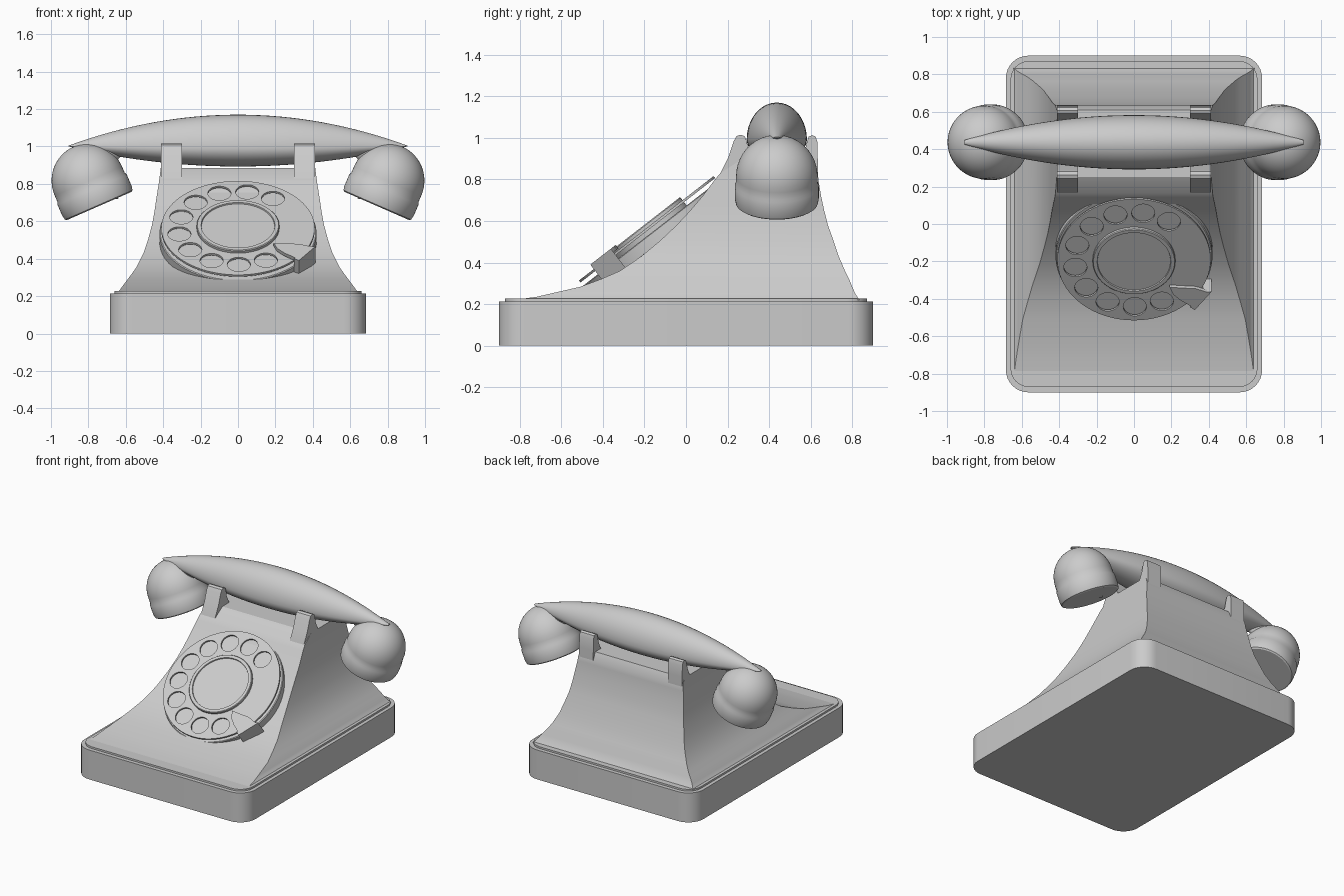
import bpy, bmesh
from math import sin, cos, pi, radians
from mathutils import Matrix, Vector

cube = bpy.data.objects.get("Cube")
if cube:
    bpy.data.objects.remove(cube, do_unlink=True)

grey = bpy.data.materials.new("plain_grey")
grey.use_nodes = True
grey.diffuse_color = (0.6, 0.6, 0.6, 1)
grey.node_tree.nodes["Principled BSDF"].inputs["Base Color"].default_value = (0.6, 0.6, 0.6, 1)


def finish(obj, angle=30):
    """Assign the material and smooth everything but sharp edges."""
    obj.data.materials.clear()
    obj.data.materials.append(grey)
    bpy.ops.object.select_all(action='DESELECT')
    obj.select_set(True)
    bpy.context.view_layer.objects.active = obj
    bpy.ops.object.shade_smooth_by_angle(angle=radians(angle))
    return obj


def loft(name, rings, matrix=None, angle=30):
    """Skin a list of closed rings and cap both ends."""
    bm = bmesh.new()
    loops = [[bm.verts.new(p) for p in ring] for ring in rings]
    n = len(loops[0])
    for a, b in zip(loops, loops[1:]):
        for i in range(n):
            j = (i + 1) % n
            bm.faces.new((a[i], a[j], b[j], b[i]))
    bm.faces.new(loops[0][::-1])
    bm.faces.new(loops[-1])
    bmesh.ops.recalc_face_normals(bm, faces=bm.faces)
    if matrix:
        bm.transform(matrix)
    mesh = bpy.data.meshes.new(name)
    bm.to_mesh(mesh)
    bm.free()
    obj = bpy.data.objects.new(name, mesh)
    bpy.context.collection.objects.link(obj)
    return finish(obj, angle)


def circle(r, z=0, n=64, cx=0, cy=0):
    return [(cx + r * cos(2 * pi * i / n), cy + r * sin(2 * pi * i / n), z) for i in range(n)]


def lathe(name, profile, matrix):
    return loft(name, [circle(r, z) for r, z in profile], matrix)


def prism(name, outline, x0, x1):
    """Extrude a (y, z) outline along x."""
    return loft(name, [[(x, y, z) for y, z in outline] for x in (x0, x1)])


def rounded_slab(name, hx, hy, radius, z0, z1):
    def ring(z):
        pts = []
        for k, (sx, sy) in enumerate(((1, 1), (-1, 1), (-1, -1), (1, -1))):
            for s in range(9):
                a = (k + s / 8) * pi / 2
                pts.append((sx * (hx - radius) + radius * cos(a),
                            sy * (hy - radius) + radius * sin(a), z))
        return pts
    return loft(name, [ring(z0), ring(z1)])


# Base and thin step above it
rounded_slab("base", 0.685, 0.9, 0.12, 0, 0.213)
rounded_slab("base_step", 0.66, 0.872, 0.1, 0.205, 0.226)

# Flared body: height, half width, front y, back y
sections = [
    (.22, .645, -.83, .835), (.235, .63, -.72, .825), (.25, .62, -.655, .815),
    (.283, .595, -.51, .80), (.32, .567, -.41, .785), (.36, .54, -.318, .765),
    (.43, .505, -.215, .735), (.505, .48, -.125, .71), (.58, .46, -.045, .683),
    (.65, .447, .02, .665), (.72, .437, .08, .65), (.80, .424, .14, .637),
    (.83, .42, .165, .635), (.885, .413, .25, .61)]
loft("body", [[(-w, f, z), (w, f, z), (w, b, z), (-w, b, z)] for z, w, f, b in sections])

# Cradle prongs at the four top corners
front_prong = [(.16, .80), (.165, .83), (.205, .91), (.23, .985), (.243, 1.008), (.262, 1.015),
               (.282, 1.008), (.292, .985), (.3, .94), (.33, .88), (.33, .80)]
back_prong = [(.635, .80), (.634, .9), (.632, .98), (.624, 1.006), (.608, 1.013),
              (.59, 1.006), (.582, .98), (.572, .94), (.545, .88), (.545, .80)]
for side, s in (("left", 1), ("right", -1)):
    prism("front_prong_" + side, front_prong, s * .3, s * .413)
    prism("back_prong_" + side, back_prong, s * .3, s * .413)

# Dial, built flat then tilted onto the front slope
dial = Matrix.Translation((0, -.1875, .56)) @ Matrix.Rotation(radians(37.8), 4, 'X')
lathe("dial_base", [(.40, -.09), (.42, -.085), (.42, -.03), (.415, -.026)], dial)
lathe("dial_hub", [(.21, -.04), (.221, -.03), (.221, .02), (.217, .025), (.197, .025),
                   (.195, .017), (.001, .017)], dial)

# Finger plate with ten holes
curve = bpy.data.curves.new("finger_plate", 'CURVE')
curve.dimensions = '2D'
curve.fill_mode = 'BOTH'
curve.extrude = 0.006
outlines = [circle(.41, n=80)]
for k in range(10):
    a = radians(54 + 27.1 * k)
    outlines.append(circle(.062, n=32, cx=.318 * cos(a), cy=.318 * sin(a)))
for ring in outlines:
    spline = curve.splines.new('POLY')
    spline.points.add(len(ring) - 1)
    for point, co in zip(spline.points, ring):
        point.co = (*co, 1)
    spline.use_cyclic_u = True
plate = bpy.data.objects.new("finger_plate", curve)
bpy.context.collection.objects.link(plate)
plate.matrix_world = dial
bpy.ops.object.select_all(action='DESELECT')
plate.select_set(True)
bpy.context.view_layer.objects.active = plate
bpy.ops.object.convert(target='MESH')
finish(bpy.context.view_layer.objects.active)

# Finger stop: arm over the plate and a block beside the rim
arm = [(.19, -.165), (.21, -.215), (.25, -.255), (.32, -.305), (.395, -.2), (.33, -.175), (.25, -.17)]
loft("finger_stop_arm", [[(u, v, n) for u, v in arm] for n in (.012, .033)], dial)
block = [(.335, -.255), (.37, -.2), (.415, -.195), (.325, -.32), (.3, -.3)]
loft("finger_stop_block", [[(u, v, n) for u, v in block] for n in (-.085, .033)], dial)

# Handset grip: bowed lens, fuller at the bottom
rings = []
steps, around = 40, 40
for i in range(steps + 1):
    x = -.905 + 1.81 * i / steps
    t = 1 - (x / .905) ** 2
    top = 1.005 + .165 * t
    bottom = 1.0 - .107 * t
    width = .012 + .133 * t
    mid = bottom + (top - bottom) * .36
    ring = []
    for j in range(around):
        a = 2 * pi * j / around
        rise = (top - mid) if sin(a) > 0 else (mid - bottom)
        ring.append((x, .437 + width * cos(a), mid + rise * sin(a)))
    rings.append(ring)
loft("handset_grip", rings, angle=40)

# Domed cups with rims, and the necks joining them to the grip
dome = [(.196 * cos(a), .145 + .2 * sin(a)) for a in [pi / 2 * k / 12 for k in range(12)]]
cup = [(.188, 0), (.197, .006), (.202, .03), (.202, .095), (.196, .108)] + dome + [(.001, .345)]
neck = [(.09, .72), (.078, .82), (.075, .87), (.08, .91), (.092, .935), (.115, .96), (.12, .975)]
for side, s in (("left", 1), ("right", -1)):
    tilt = Matrix.Translation((s * .742, .437, .682)) @ Matrix.Rotation(s * radians(23.6), 4, 'Y')
    lathe("handset_cup_" + side, cup, tilt)
    squash = Matrix.Translation((s * .73, .437, 0)) @ Matrix.Diagonal(Vector((1, .5, 1, 1)))
    lathe("handset_neck_" + side, neck, squash)
